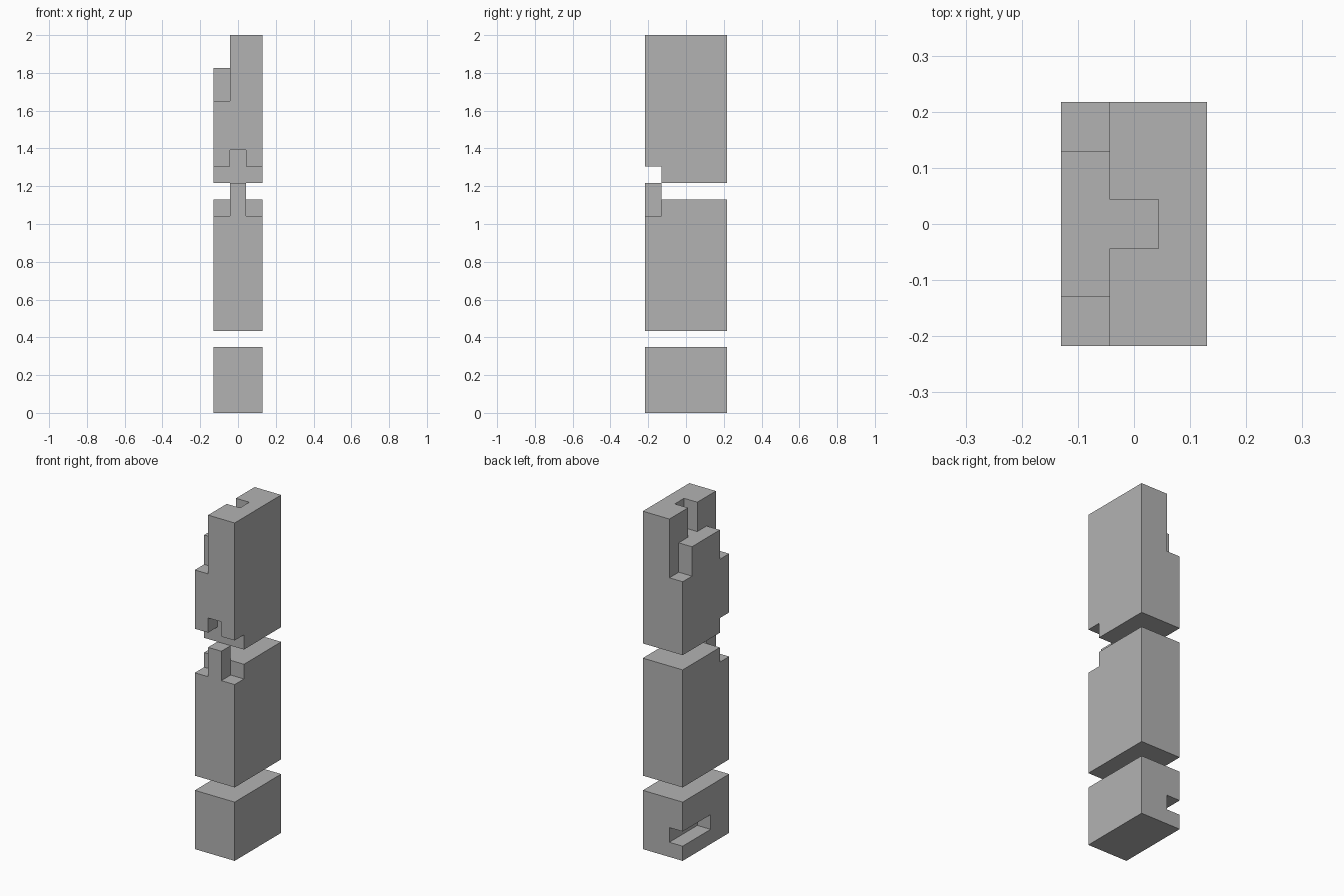
import bpy, bmesh
from mathutils import Vector

default = bpy.data.objects.get("Cube")
if default:
    bpy.data.objects.remove(default, do_unlink=True)

U = 2 / 23  # one module of the stacked pieces

grey = bpy.data.materials.new("plain grey")
grey.use_nodes = True
grey.diffuse_color = (0.45, 0.45, 0.45, 1)
grey.node_tree.nodes["Principled BSDF"].inputs["Base Color"].default_value = grey.diffuse_color


def box(name, x, y, z):
    """Box spanning the given (low, high) ranges in modules."""
    bm = bmesh.new()
    bmesh.ops.create_cube(bm, size=1)
    for v in bm.verts:
        v.co = Vector([(r[0] + (c + 0.5) * (r[1] - r[0])) * U
                       for c, r in zip(v.co, (x, y, z))])
    mesh = bpy.data.meshes.new(name)
    bm.to_mesh(mesh)
    bm.free()
    mesh.materials.append(grey)
    obj = bpy.data.objects.new(name, mesh)
    bpy.context.collection.objects.link(obj)
    return obj


def block(name, bottom, top, cuts):
    """Full-width block with box-shaped notches removed."""
    obj = box(name, (-1.5, 1.5), (-2.5, 2.5), (bottom, top))
    for cut in cuts:
        cutter = box(name + "_cutter", *cut)
        cutter.hide_render = True
        mod = obj.modifiers.new("notch", 'BOOLEAN')
        mod.operation, mod.solver, mod.object = 'DIFFERENCE', 'EXACT', cutter
        bpy.context.view_layer.update()
        depsgraph = bpy.context.evaluated_depsgraph_get()
        mesh = bpy.data.meshes.new_from_object(obj.evaluated_get(depsgraph))
        obj.modifiers.clear()
        obj.data = mesh
        bpy.data.objects.remove(cutter, do_unlink=True)
    return obj


ALL = (-3, 3)
OUT = (-3, -0.5)      # right-hand layer
MID = (-0.5, 0.5)     # central module
FRONT = (-4, -1.5)    # front layer

# Lower block with a horizontal groove open to the right and back
block("lower_block", 0, 4, [(OUT, (-0.5, 4), (1, 2))])

# Middle block with a raised front tab between two lowered shoulders
block("middle_block", 5, 14, [
    (ALL, (-1.5, 4), (13, 15)),
    (OUT, FRONT, (12, 15)),
    ((0.5, 3), FRONT, (12, 15)),
])

# Upper block with a stepped side, a top slot and a front socket for the tab
block("upper_block", 14, 23, [
    (OUT, (1.5, 4), (19, 25)),
    (OUT, FRONT, (19, 25)),
    (OUT, (-2, 2), (21, 25)),
    ((-1, 0.5), MID, (21, 25)),
    (ALL, FRONT, (13, 15)),
    (MID, FRONT, (13, 16)),
])
